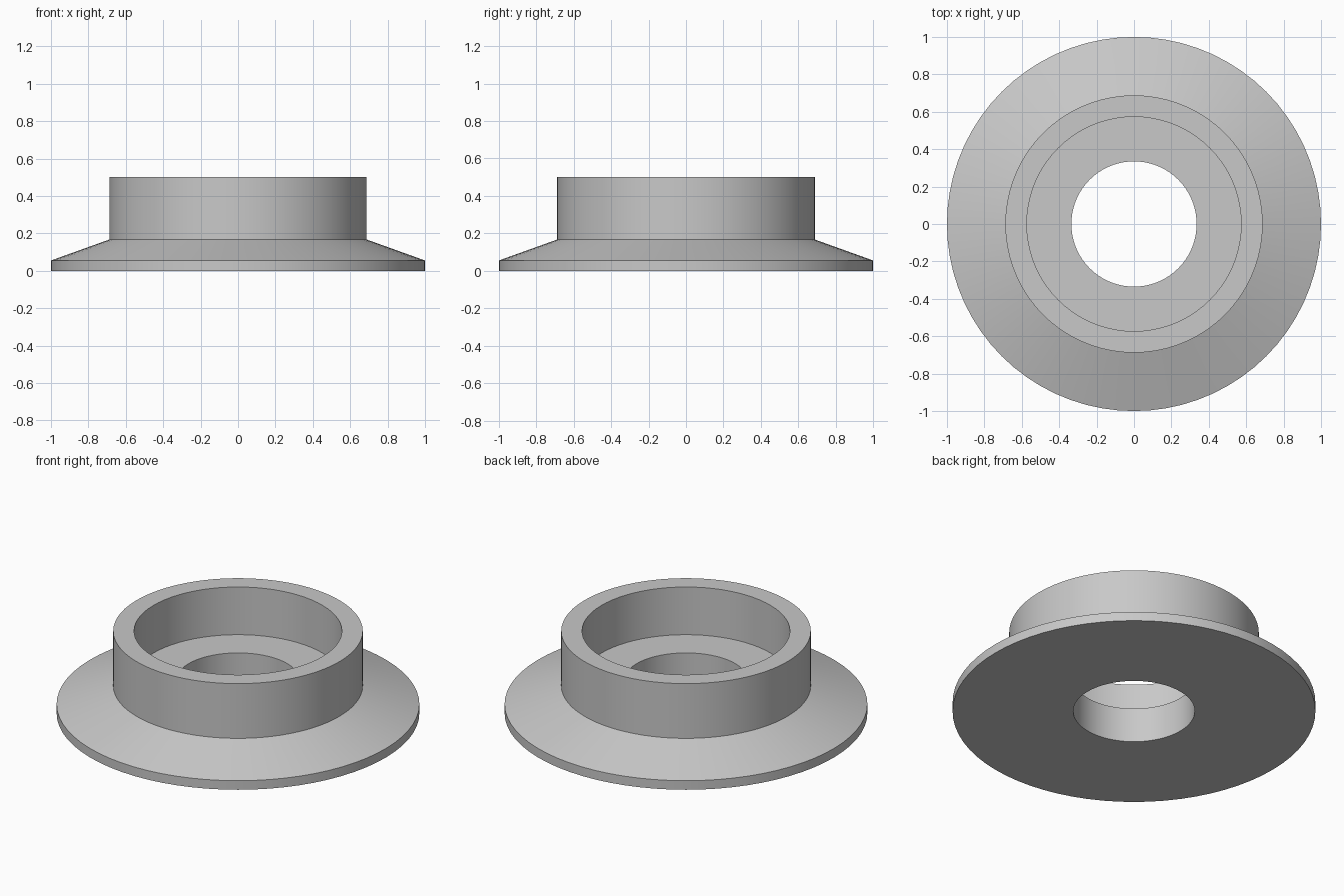
import bpy
import bmesh
import math
from mathutils import Vector

cube = bpy.data.objects.get("Cube")
if cube:
    bpy.data.objects.remove(cube, do_unlink=True)

# Plain grey material
GREY = (0.58, 0.58, 0.58, 1.0)
grey = bpy.data.materials.new("plain grey")
grey.use_nodes = True
grey.diffuse_color = GREY
grey.node_tree.nodes["Principled BSDF"].inputs["Base Color"].default_value = GREY


def lathe(name, profile, steps):
    """Spin a closed (radius, height) profile around the z axis."""
    bm = bmesh.new()
    verts = [bm.verts.new((r, 0, z)) for r, z in profile]
    edges = [bm.edges.new((v, verts[(i + 1) % len(verts)]))
             for i, v in enumerate(verts)]
    bmesh.ops.spin(bm, geom=verts + edges, cent=Vector(), axis=Vector((0, 0, 1)),
                   angle=math.tau, steps=steps, use_merge=False)
    bmesh.ops.remove_doubles(bm, verts=bm.verts[:], dist=0.0001)
    bmesh.ops.recalc_face_normals(bm, faces=bm.faces[:])
    mesh = bpy.data.meshes.new(name)
    bm.to_mesh(mesh)
    bm.free()
    mesh.materials.append(grey)
    obj = bpy.data.objects.new(name, mesh)
    bpy.context.collection.objects.link(obj)
    bpy.ops.object.select_all(action="DESELECT")
    obj.select_set(True)
    bpy.context.view_layer.objects.active = obj
    bpy.ops.object.shade_smooth_by_angle(angle=math.radians(15))
    return obj


# Flanged collar: bored base, sloping flange, upright wall and recessed floor
bore, recess, wall, rim = 0.335, 0.573, 0.688, 1.0
lathe("flanged_collar", [
    (bore, 0), (rim, 0), (rim, 0.055), (wall, 0.167),
    (wall, 0.5), (recess, 0.5), (recess, 0.21), (bore, 0.21),
], 72)
